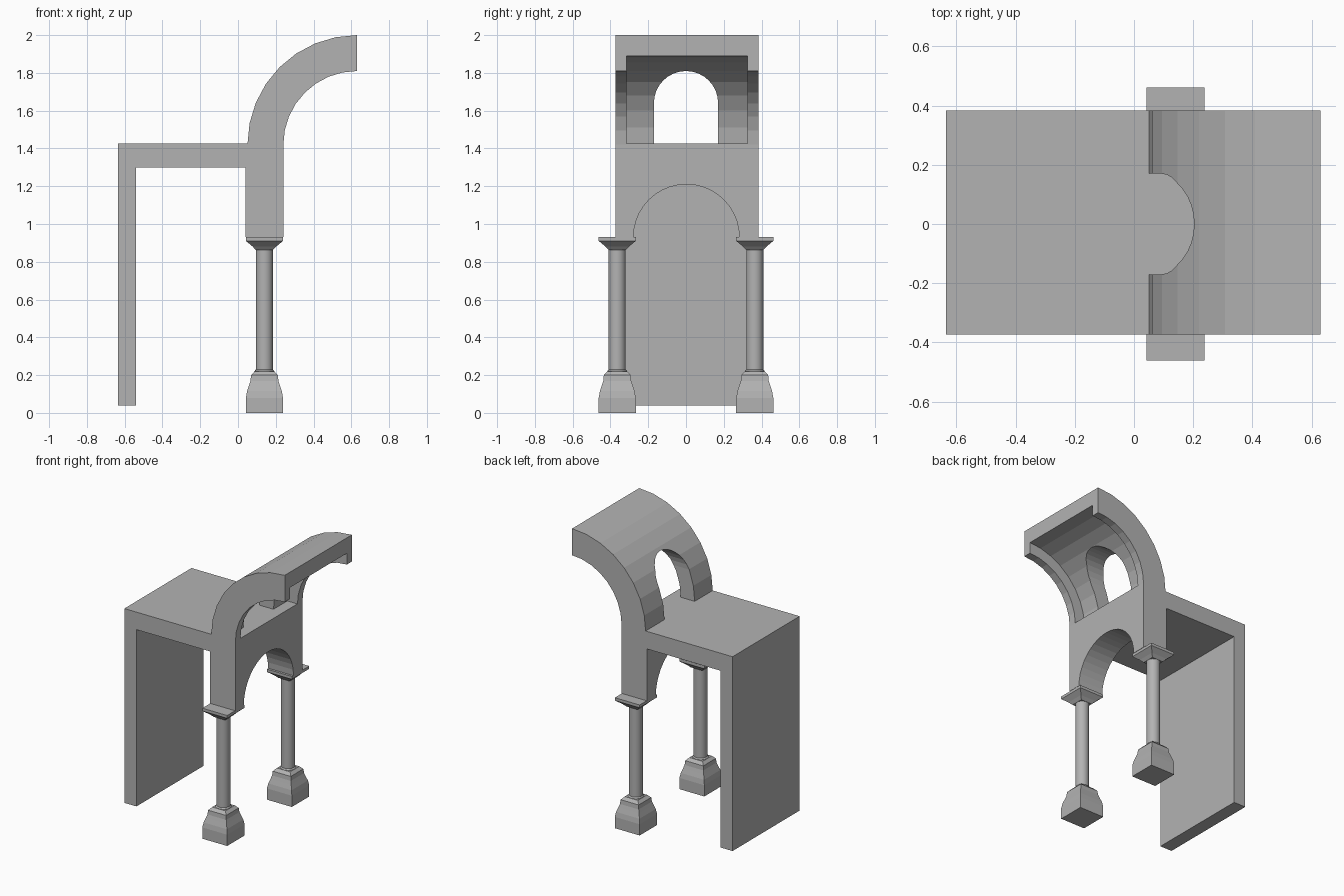
import bpy, bmesh, math

if "Cube" in bpy.data.objects:
    bpy.data.objects.remove(bpy.data.objects["Cube"])

stone = bpy.data.materials.new("grey stone")
stone.diffuse_color = (0.45, 0.45, 0.45, 1)
stone.use_nodes = True
stone.node_tree.nodes["Principled BSDF"].inputs["Base Color"].default_value = stone.diffuse_color
YC = 0.005            # wall centre line
Y0, Y1 = YC - 0.378, YC + 0.378


def finish(name, bm):
    bmesh.ops.recalc_face_normals(bm, faces=bm.faces)
    me = bpy.data.meshes.new(name)
    bm.to_mesh(me)
    bm.free()
    me.materials.append(stone)
    ob = bpy.data.objects.new(name, me)
    bpy.context.collection.objects.link(ob)
    return ob


def prism(name, pts, a, b, axis):
    """Extrude a profile: axis 'y' takes (x, z) points, axis 'x' takes (y, z)."""
    bm = bmesh.new()
    at = (lambda p, d: (p[0], d, p[1])) if axis == 'y' else (lambda p, d: (d, p[0], p[1]))
    lo = [bm.verts.new(at(p, a)) for p in pts]
    hi = [bm.verts.new(at(p, b)) for p in pts]
    bm.faces.new(lo)
    bm.faces.new(hi)
    n = len(pts)
    for i in range(n):
        j = (i + 1) % n
        bm.faces.new((lo[i], lo[j], hi[j], hi[i]))
    return finish(name, bm)


def stack(name, cx, cy, levels, sides):
    """Loft regular rings of (half width, z); four sides gives square sections."""
    bm = bmesh.new()
    rings = []
    for r, z in levels:
        k, off = (math.sqrt(2), math.pi / 4) if sides == 4 else (1, 0)
        rings.append([bm.verts.new((cx + r * k * math.cos(off + 2 * math.pi * i / sides),
                                    cy + r * k * math.sin(off + 2 * math.pi * i / sides), z))
                      for i in range(sides)])
    for p, q in zip(rings, rings[1:]):
        for i in range(sides):
            j = (i + 1) % sides
            bm.faces.new((p[i], p[j], q[j], q[i]))
    bm.faces.new(rings[0])
    bm.faces.new(rings[-1])
    return finish(name, bm)


def arc(cx, cz, r, a0, a1, n):
    return [(cx + r * math.cos(math.radians(a0 + (a1 - a0) * i / n)),
             cz + r * math.sin(math.radians(a0 + (a1 - a0) * i / n))) for i in range(n + 1)]


def smooth(ob):
    bpy.ops.object.select_all(action='DESELECT')
    ob.select_set(True)
    bpy.context.view_layer.objects.active = ob
    bpy.ops.object.shade_smooth_by_angle(angle=math.radians(35))


# rear wall and flat roof as one bent slab
prism("wall_and_roof", [(-0.635, 0.04), (-0.54, 0.04), (-0.54, 1.30), (0.04, 1.30),
                        (0.04, 1.425), (-0.635, 1.425)], Y0, Y1, 'y')

# arched wall over the columns
opening = arc(YC - 0.003, 0.93, 0.28, 180, 0, 20)
prism("arched_wall", [(Y0, 0.93)] + opening + [(Y1, 0.93), (Y1, 1.425), (Y0, 1.425)],
      0.04, 0.24, 'x')

# columns
for side, label in ((-1, "left"), (1, "right")):
    y = side * 0.364
    stack(label + "_column_base", 0.14, y,
          [(0.098, 0), (0.098, 0.08), (0.092, 0.115), (0.082, 0.145), (0.074, 0.17),
           (0.071, 0.20), (0.052, 0.22)], 4)
    smooth(stack(label + "_column_shaft", 0.14, y,
                 [(0.052, 0.21), (0.052, 0.222), (0.045, 0.23), (0.045, 0.87)], 24))
    stack(label + "_capital", 0.14, y, [(0.045, 0.862), (0.064, 0.882), (0.098, 0.91)], 4)
    stack(label + "_capital_plate", 0.14, y, [(0.098, 0.91), (0.098, 0.93)], 4)

# quarter vault: thin shell between two deeper ribs
CX, CZ = 0.63, 1.42


def quarter(inner):
    return arc(CX, CZ, 0.58, 180, 90, 8) + arc(CX, CZ, inner, 90, 180, 8)


prism("vault_rib_left", quarter(0.39), Y0, Y0 + 0.057, 'y')
prism("vault_rib_right", quarter(0.39), Y1 - 0.057, Y1, 'y')
shell = prism("vault_shell", quarter(0.47), Y0 + 0.057, Y1 - 0.057, 'y')

# arched window cut through the shell
cutter = prism("window_cutter", [(-0.17, 1.3)] + arc(0, 1.64, 0.17, 180, 0, 16) + [(0.17, 1.3)],
               -0.1, 0.6, 'x')
cut = shell.modifiers.new("window", 'BOOLEAN')
cut.operation = 'DIFFERENCE'
cut.solver = 'EXACT'
cut.object = cutter
bpy.context.view_layer.objects.active = shell
bpy.ops.object.modifier_apply(modifier=cut.name)
bpy.data.objects.remove(cutter)
